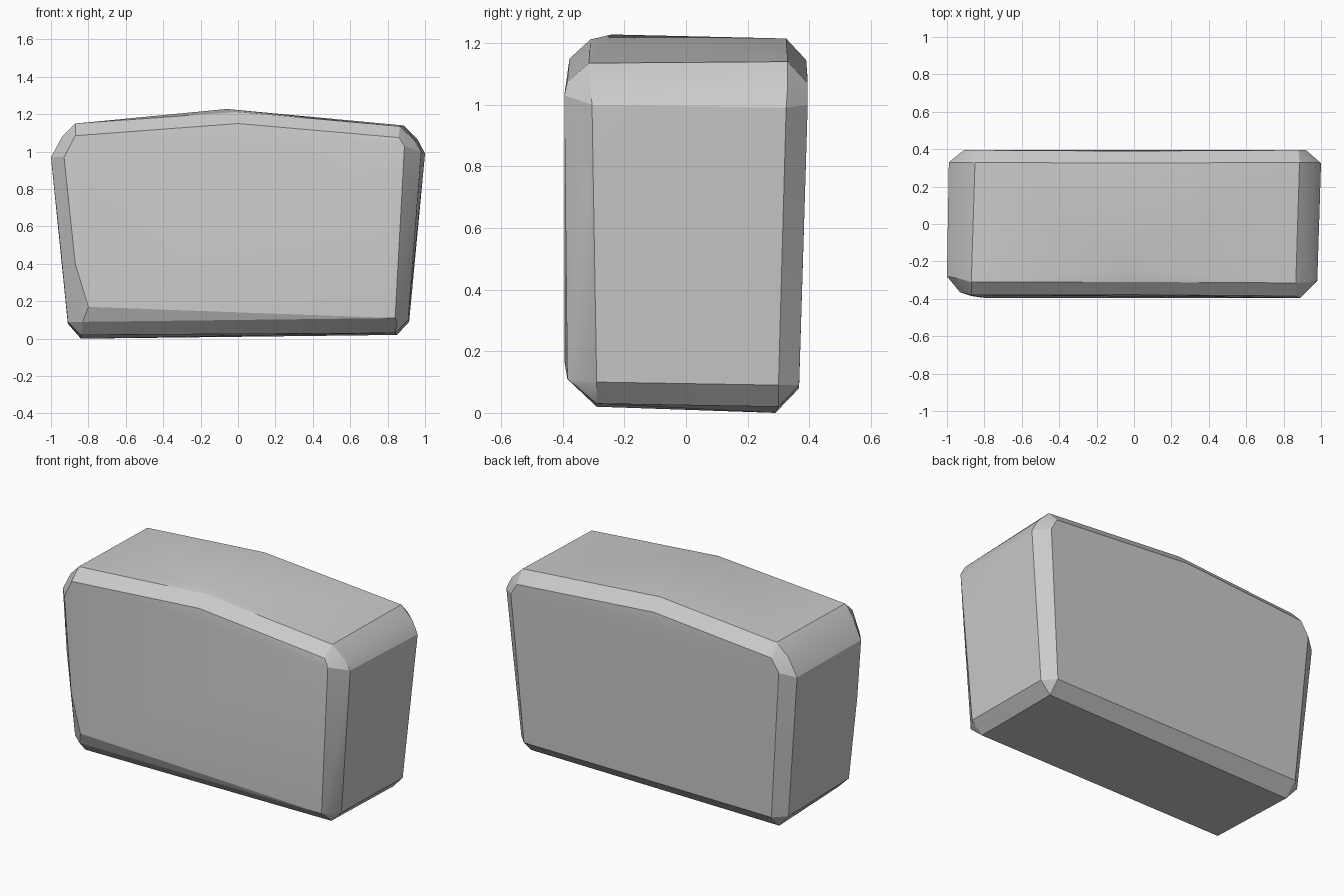
import bpy, bmesh

# Front-to-back sections of the chamfered block: (x, y, z) corners
front_face = [(-.80, -.395, .17), (.84, -.385, .11), (.89, -.395, 1.03), (.86, -.385, 1.075),
              (0, -.378, 1.15), (-.87, -.38, 1.085), (-.93, -.365, .97), (-.87, -.385, .40)]
front_rim = [(-.84, -.29, .02), (-.91, -.29, .09), (-.96, -.30, .60), (-1, -.28, .97),
             (-.94, -.29, 1.08), (-.87, -.31, 1.15), (-.06, -.24, 1.228), (0, -.31, 1.212),
             (.865, -.315, 1.135), (.945, -.31, 1.06), (.98, -.305, 1.0), (.945, -.32, .70),
             (.91, -.29, .10), (.84, -.29, .03), (-.83, -.36, .09), (.85, -.36, .09)]
back_rim = [(-.84, .29, .0), (-.91, .30, .08), (-.99, .33, .97), (-.93, .33, 1.08),
            (-.85, .33, 1.15), (-.05, .325, 1.215), (.885, .33, 1.14), (.96, .33, 1.065),
            (1, .325, .99), (.915, .30, .09), (.85, .30, .02)]
back_face = [(-.84, .367, .08), (.85, .367, .09), (.92, .395, 1.0), (.88, .395, 1.07),
             (-.05, .39, 1.145), (-.86, .395, 1.08), (-.91, .395, 1.0)]

# Stone block: wrap the sections in a convex skin
bm = bmesh.new()
for section in (front_face, front_rim, back_rim, back_face):
    for p in section:
        bm.verts.new(p)
res = bmesh.ops.convex_hull(bm, input=bm.verts)
loose = [v for v in bm.verts if not v.link_faces]
bmesh.ops.delete(bm, geom=loose, context='VERTS')
bmesh.ops.recalc_face_normals(bm, faces=bm.faces)

mesh = bpy.data.meshes.new("stone_block")
bm.to_mesh(mesh)
bm.free()
block = bpy.data.objects.new("stone_block", mesh)
bpy.context.collection.objects.link(block)
# Soften only near-flat creases, keep the chamfers crisp
bpy.context.view_layer.objects.active = block
block.select_set(True)
bpy.ops.object.shade_smooth_by_angle(angle=0.35)
